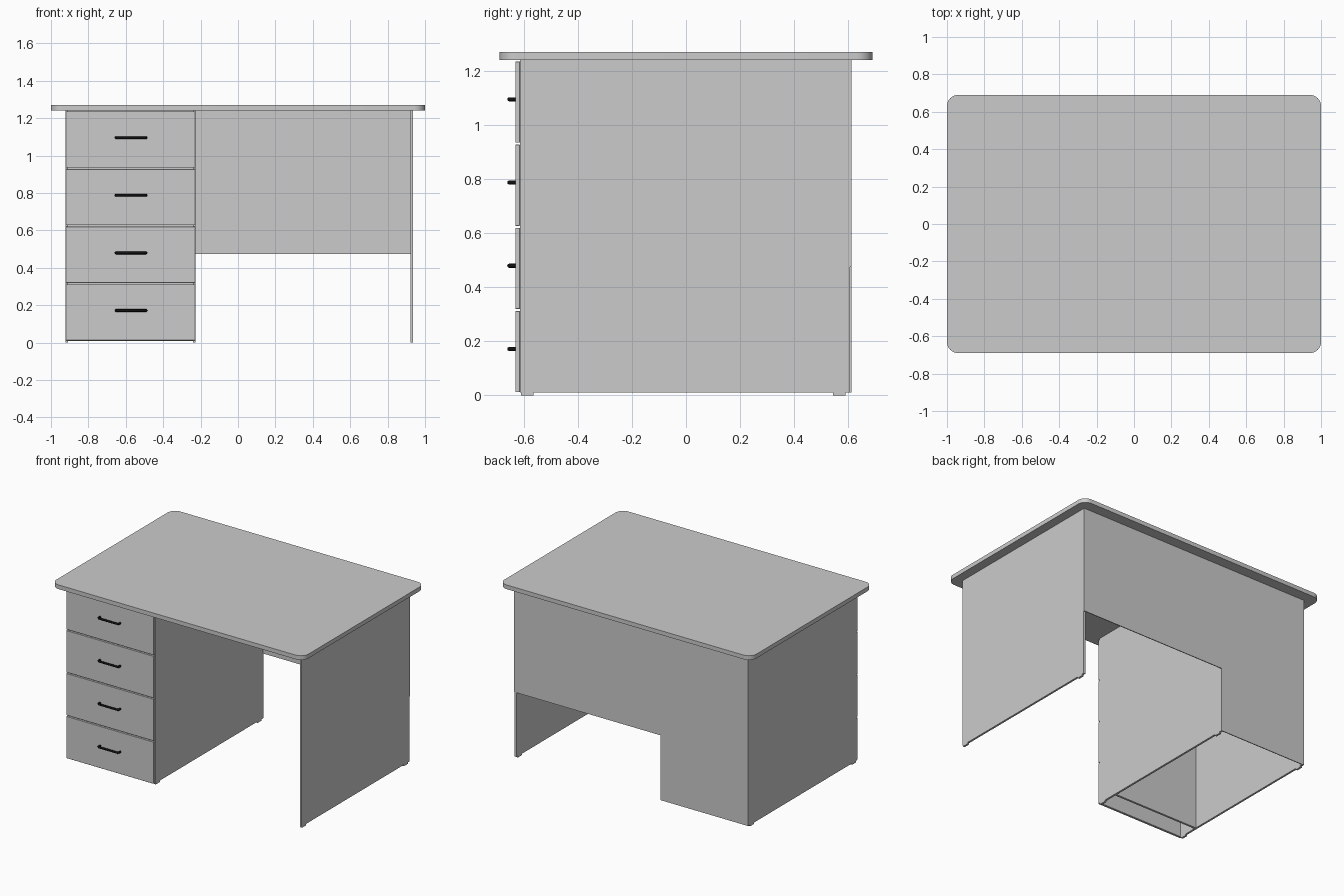
import bpy, bmesh
from math import cos, sin, pi

if "Cube" in bpy.data.objects:
    bpy.data.objects.remove(bpy.data.objects["Cube"])

black = bpy.data.materials.new("black_handle")
black.diffuse_color = (0.005, 0.005, 0.005, 1)
black.use_nodes = True
black.node_tree.nodes["Principled BSDF"].inputs["Base Color"].default_value = black.diffuse_color


def box(name, x0, x1, y0, y1, z0, z1, bevel=0.0):
    bm = bmesh.new()
    bmesh.ops.create_cube(bm, size=1)
    for v in bm.verts:
        v.co = (x1 if v.co.x > 0 else x0,
                y1 if v.co.y > 0 else y0,
                z1 if v.co.z > 0 else z0)
    me = bpy.data.meshes.new(name)
    bm.to_mesh(me)
    bm.free()
    ob = bpy.data.objects.new(name, me)
    bpy.context.collection.objects.link(ob)
    if bevel:
        m = ob.modifiers.new("edge", "BEVEL")
        m.width, m.segments = bevel, 1
    return ob


def prism(name, pts, to3d, extrude):
    """Extrude a flat outline into a board."""
    bm = bmesh.new()
    face = bm.faces.new([bm.verts.new(to3d(*p)) for p in pts])
    r = bmesh.ops.extrude_face_region(bm, geom=[face])
    verts = [g for g in r["geom"] if isinstance(g, bmesh.types.BMVert)]
    bmesh.ops.translate(bm, verts=verts, vec=extrude)
    bmesh.ops.recalc_face_normals(bm, faces=bm.faces)
    me = bpy.data.meshes.new(name)
    bm.to_mesh(me)
    bm.free()
    ob = bpy.data.objects.new(name, me)
    bpy.context.collection.objects.link(ob)
    return ob


# desktop with rounded corners
R, N = 0.06, 8
outline = []
for k, (sx, sy) in enumerate([(1, 1), (-1, 1), (-1, -1), (1, -1)]):
    for i in range(N + 1):
        a = (k + i / N) * pi / 2
        outline.append((sx * (1 - R) + R * cos(a), sy * (0.69 - R) + R * sin(a)))
top = prism("desktop", outline, lambda x, y: (x, y, 1.241), (0, 0, 0.03))
bpy.context.view_layer.objects.active = top
top.select_set(True)
bpy.ops.object.shade_smooth_by_angle()
top.select_set(False)

# upright side panels, each on two small feet
for name, x in (("left_panel", -0.923), ("inner_panel", -0.24), ("right_panel", 0.921)):
    box(name, x, x + 0.014, -0.615, 0.607, 0.01, 1.241)
    for tag, y in (("front", -0.61), ("back", 0.545)):
        box(f"{name}_{tag}_foot", x, x + 0.014, y, y + 0.046, 0, 0.01)

# L-shaped back board: full height behind the drawers, short over the knee space
back = [(-0.923, 0.01), (-0.226, 0.01), (-0.226, 0.475),
        (0.935, 0.475), (0.935, 1.241), (-0.923, 1.241)]
prism("back_board", back, lambda x, z: (x, 0.607, z), (0, 0.006, 0))

# board inside the cabinet, behind the drawer fronts
box("cabinet_inner_board", -0.909, -0.24, -0.475, -0.46, 0.01, 1.241)

# drawer fronts with bar handles
for i in range(4):
    z = 0.012 + 0.308 * i
    box(f"drawer_front_{i + 1}", -0.921, -0.228, -0.632, -0.615, z, z + 0.3, 0.001)

    cu = bpy.data.curves.new(f"handle_{i + 1}", "CURVE")
    cu.dimensions = "3D"
    cu.bevel_depth = 0.0075
    cu.bevel_resolution = 2
    cu.use_fill_caps = True
    path = [(-0.08, -0.63), (-0.08, -0.648), (-0.073, -0.655),
            (0.073, -0.655), (0.08, -0.648), (0.08, -0.63)]
    s = cu.splines.new("POLY")
    s.points.add(len(path) - 1)
    for p, (x, y) in zip(s.points, path):
        p.co = (x - 0.572, y, z + 0.16, 1)
    cu.materials.append(black)
    bpy.context.collection.objects.link(bpy.data.objects.new(cu.name, cu))
